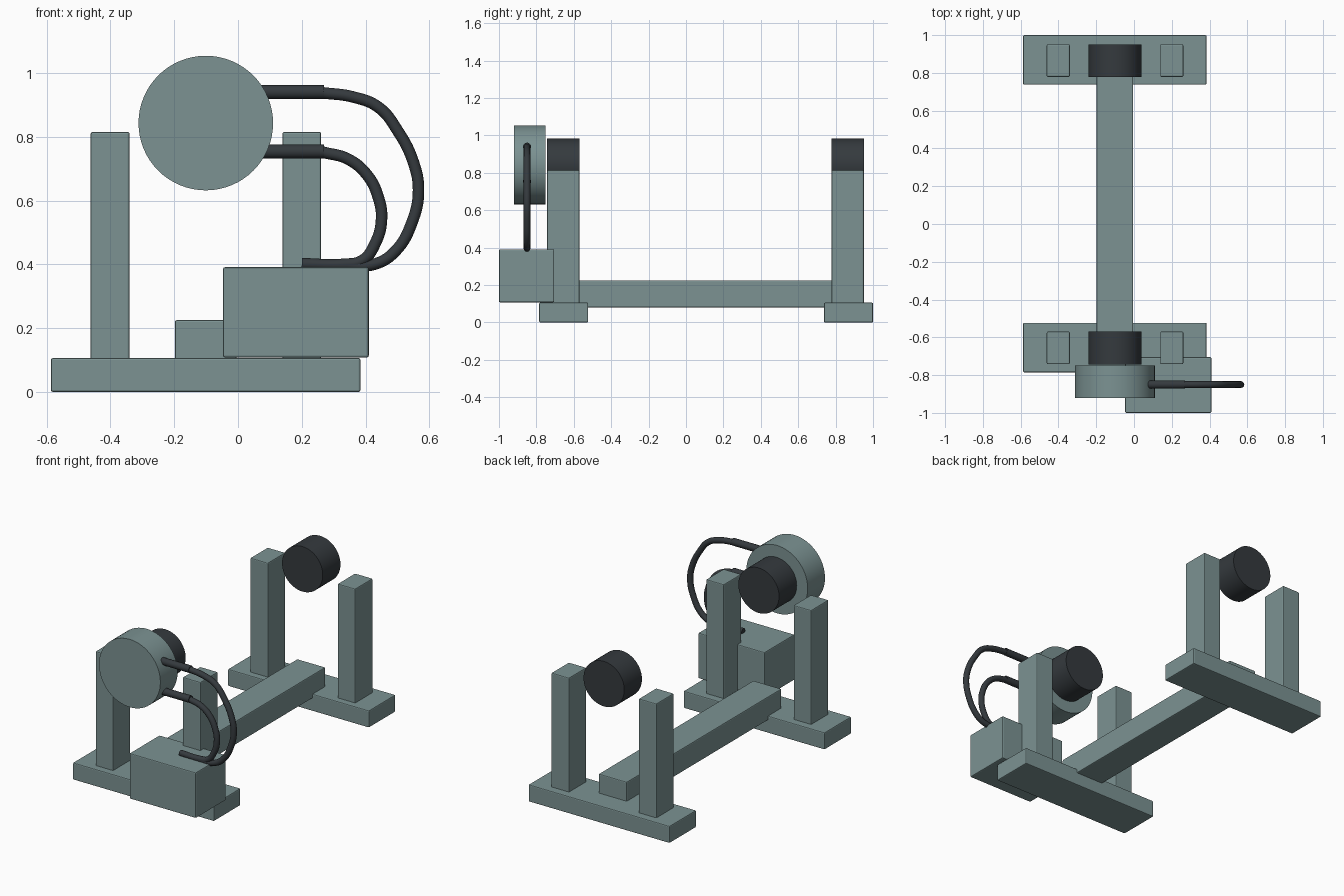
import bpy
from math import pi, radians

if "Cube" in bpy.data.objects:
    bpy.data.objects.remove(bpy.data.objects["Cube"])


def material(name, rgb):
    m = bpy.data.materials.new(name)
    m.diffuse_color = (*rgb, 1)
    m.use_nodes = True
    m.node_tree.nodes["Principled BSDF"].inputs["Base Color"].default_value = m.diffuse_color
    return m


PAINT = material("painted_steel", (0.20, 0.29, 0.29))
RUBBER = material("dark_rubber", (0.035, 0.042, 0.048))


def box(name, x, y, z, bevel=0.006):
    bpy.ops.mesh.primitive_cube_add(size=1)
    o = bpy.context.object
    o.name = name
    o.location = [(a + b) / 2 for a, b in (x, y, z)]
    o.scale = [b - a for a, b in (x, y, z)]
    bpy.ops.object.transform_apply(location=False, rotation=False, scale=True)
    mod = o.modifiers.new("edge_bevel", "BEVEL")
    mod.width = bevel
    mod.segments = 2
    o.data.materials.append(PAINT)
    return o


def drum(name, x, z, radius, y0, y1, mat):
    bpy.ops.mesh.primitive_cylinder_add(
        vertices=64, radius=radius, depth=y1 - y0,
        location=(x, (y0 + y1) / 2, z), rotation=(pi / 2, 0, 0))
    o = bpy.context.object
    o.name = name
    o.data.materials.append(mat)
    bpy.ops.object.shade_smooth_by_angle(angle=radians(30))
    return o


def tube(name, points, radius, y=-0.85):
    cu = bpy.data.curves.new(name, "CURVE")
    cu.dimensions = "3D"
    cu.bevel_depth = radius
    cu.bevel_resolution = 4
    cu.resolution_u = 8
    cu.use_fill_caps = True
    sp = cu.splines.new("BEZIER")
    sp.bezier_points.add(len(points) - 1)
    for bp, (x, z) in zip(sp.bezier_points, points):
        bp.co = (x, y, z)
        bp.handle_left_type = bp.handle_right_type = "AUTO"
    cu.materials.append(RUBBER)
    o = bpy.data.objects.new(name, cu)
    bpy.context.collection.objects.link(o)
    # turn the swept curve into a mesh
    bpy.ops.object.select_all(action="DESELECT")
    o.select_set(True)
    bpy.context.view_layer.objects.active = o
    bpy.ops.object.convert(target="MESH")
    bpy.ops.object.shade_smooth_by_angle(angle=radians(40))


# Two end stands: foot, pair of posts and a roller between them
for end, foot_y, post_y in (("front", (-0.785, -0.523), (-0.742, -0.57)),
                            ("back", (0.738, 1.0), (0.779, 0.951))):
    box(end + "_foot", (-0.587, 0.384), foot_y, (0, 0.106))
    for side, x in (("left", -0.401), ("right", 0.2)):
        box(f"{end}_{side}_post", (x - 0.061, x + 0.061), post_y, (0.09, 0.815))
    drum(end + "_roller", -0.101, 0.843, 0.14,
         post_y[0] - 0.002, post_y[1], RUBBER)

# Long beam joining the stands
box("connecting_beam", (-0.198, -0.004), (-0.656, 0.865), (0.08, 0.225))

# Drive motor and control box at the front
drum("motor_disc", -0.101, 0.843, 0.211, -0.92, -0.75, PAINT)
box("control_box", (-0.047, 0.41), (-1.0, -0.705), (0.108, 0.391))

# Stiff outlet pipes and flexible hoses down to the control box
for name, z in (("upper", 0.94), ("lower", 0.754)):
    tube(name + "_outlet_pipe", [(0.045, z), (0.27, z)], 0.022)
tube("upper_hose", [(0.265, 0.938), (0.36, 0.925), (0.44, 0.893), (0.50, 0.82),
                    (0.55, 0.72), (0.566, 0.63), (0.545, 0.53), (0.495, 0.443),
                    (0.43, 0.401), (0.33, 0.398), (0.20, 0.401)], 0.018)
tube("lower_hose", [(0.265, 0.752), (0.345, 0.73), (0.405, 0.68), (0.44, 0.61),
                    (0.45, 0.54), (0.43, 0.465), (0.39, 0.412),
                    (0.33, 0.400), (0.20, 0.402)], 0.018)
